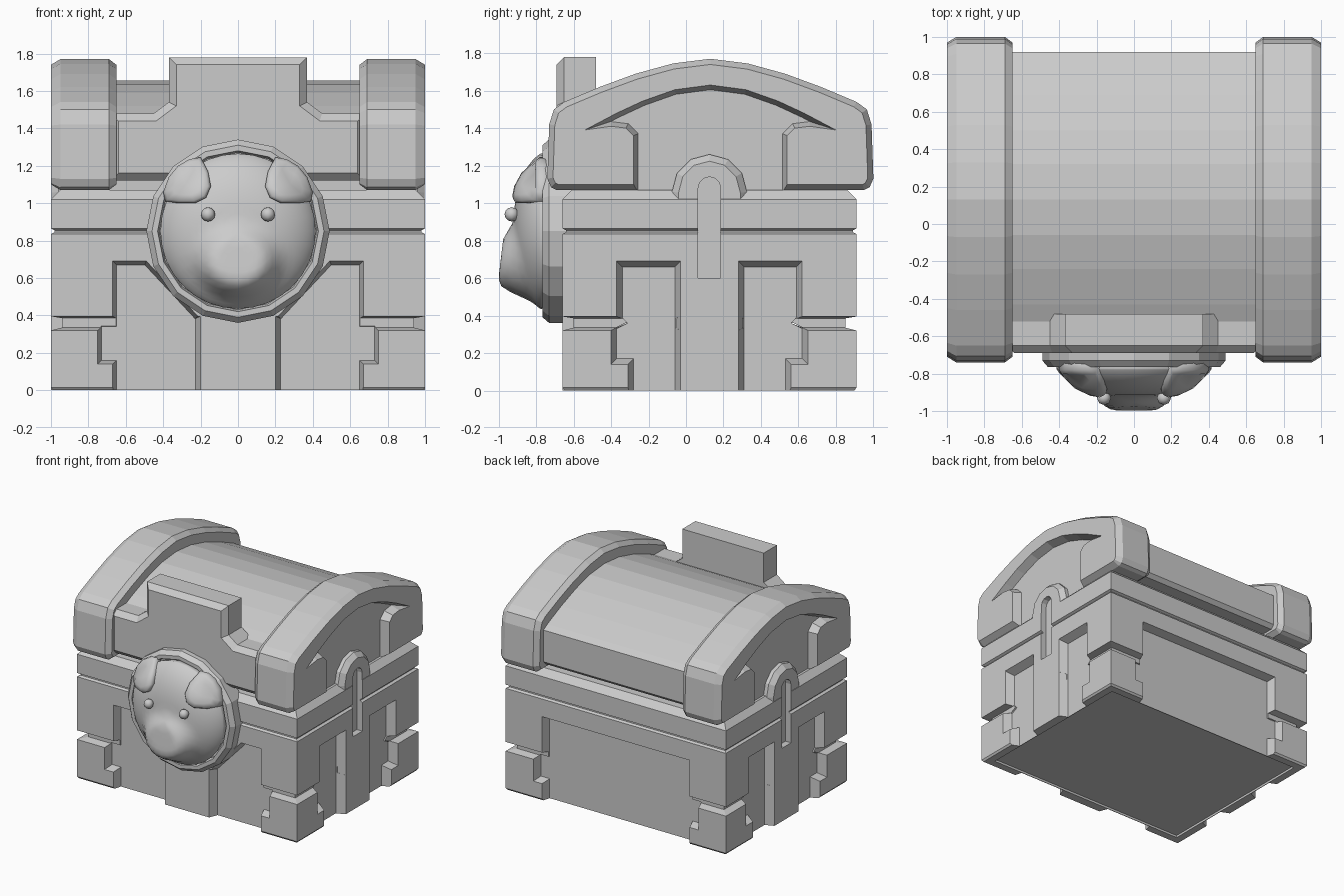
import bpy, bmesh, math
from mathutils import Vector

if "Cube" in bpy.data.objects:
    bpy.data.objects.remove(bpy.data.objects["Cube"])

stone = bpy.data.materials.new("plain_grey")
stone.diffuse_color = (0.6, 0.6, 0.6, 1)
stone.use_nodes = True
stone.node_tree.nodes["Principled BSDF"].inputs["Base Color"].default_value = stone.diffuse_color
CY = 0.125                      # depth centre of the chest box
HX, HY = 1.0, 0.785             # half size of the chest box


def finish(name, bm, smooth=False):
    bmesh.ops.recalc_face_normals(bm, faces=bm.faces)
    me = bpy.data.meshes.new(name)
    bm.to_mesh(me)
    bm.free()
    me.materials.append(stone)
    ob = bpy.data.objects.new(name, me)
    bpy.context.collection.objects.link(ob)
    if smooth:
        for p in me.polygons:
            p.use_smooth = True
    return ob


def inset(poly, t):
    """Move every edge of a closed outline inwards by t."""
    n = len(poly)
    area = sum(poly[i][0] * poly[(i + 1) % n][1] - poly[(i + 1) % n][0] * poly[i][1] for i in range(n))
    s = 1 if area > 0 else -1
    out = []
    for i in range(n):
        p, a, b = Vector(poly[i]), Vector(poly[i - 1]), Vector(poly[(i + 1) % n])
        d1, d2 = (p - a).normalized(), (b - p).normalized()
        n1, n2 = Vector((-d1.y, d1.x)) * s, Vector((-d2.y, d2.x)) * s
        out.append(tuple(p + (n1 + n2) * (t / max(0.05, 1 + n1.dot(n2)))))
    return out


def loft(name, layers, place, smooth=False):
    """Join outlines [(poly, depth), ...] into a closed solid."""
    bm = bmesh.new()
    rings = [[bm.verts.new(place(u, v, d)) for u, v in poly] for poly, d in layers]
    n = len(rings[0])
    for a, b in zip(rings, rings[1:]):
        for i in range(n):
            bm.faces.new((a[i], a[(i + 1) % n], b[(i + 1) % n], b[i]))
    bm.faces.new(rings[0])
    bm.faces.new(rings[-1])
    return finish(name, bm, smooth)


def apply_mods(ob):
    dg = bpy.context.evaluated_depsgraph_get()
    me = bpy.data.meshes.new_from_object(ob.evaluated_get(dg))
    ob.modifiers.clear()
    ob.data = me


def cut(ob, cutters):
    for c in cutters:
        m = ob.modifiers.new("cut", 'BOOLEAN')
        m.operation, m.solver, m.object = 'DIFFERENCE', 'EXACT', c
        apply_mods(ob)


def rect(w, h):
    return [(-w, -h), (w, -h), (w, h), (-w, h)]


def mirror(half):
    """Complete a half outline whose ends may lie on the axis."""
    return half + [(-u, v) for u, v in reversed(half) if abs(u) > 1e-6]


# Depth d runs inwards from each wall
front = lambda u, v, d: (u, CY - HY + d, v)
back = lambda u, v, d: (u, CY + HY - d, v)
sides = {"right": lambda u, v, d: (HX - d, CY + u, v), "left": lambda u, v, d: (-HX + d, CY + u, v)}
flat = lambda u, v, d: (u, CY + v, d)

# Chest box: stacked rectangles make the grooves and the rim
steps = [(.012, 0), (0, .015), (0, .32), (.06, .335), (.06, .385), (0, .395), (0, .835), (.02, .845),
         (.02, .855), (0, .865), (0, 1.02), (.05, 1.07), (.12, 1.07), (.12, 1.18)]
body = loft("chest_box", [(rect(HX - i, HY - i), z) for i, z in steps], flat)


def recess(name, poly, place, taper=.03, depth=.07):
    return loft(name, [(poly, -.06), (poly, 0), (inset(poly, taper), depth)], place)


def foot(x1, x2):
    return [(x1, -.1), (x1, .14), (x2, .14), (x2, .36), (x1, .36), (x1, .69)]


# Recessed wall panels between feet, legs and upper panels
cutters = [recess("back_recess", mirror(foot(.67, .75)), back, .02)]
half = foot(.67, .75) + [(.49, .69), (.20, .38), (.20, -.1)]
for s in (1, -1):
    cutters.append(recess("front_recess", [(s * u, v) for u, v in half], front, .02))
half = foot(.435, .525)[:5] + [(.495, .36), (.495, .69), (.155, .69), (.155, -.1)]
for place in sides.values():
    for s in (1, -1):
        cutters.append(recess("side_recess", [(s * u, v) for u, v in half], place))
cutters.append(loft("floor_recess", [(rect(.925, .71), -.1), (rect(.925, .71), .018)], flat))
cut(body, cutters)

# Legs bridging the lower groove
legs = [("front_leg", front, .20)] + [(k + "_leg", p, .155) for k, p in sides.items()]
for name, place, w in legs:
    r = [(-w, 0), (w, 0), (w, .5), (-w, .5)]
    leg = loft(name, [(r, 0), ([(u * (w + .03) / w, v) for u, v in r], .075)], place)

# Side hasps: round-topped plate with a slot cut through plate and wall
arc = [(math.cos(math.radians(a)), math.sin(math.radians(a))) for a in range(0, 181, 30)]
slot_poly = [(-.06, .6), (.06, .6)] + [(.06 * c, 1.08 + .06 * s) for c, s in arc]
hasp_poly = [(-.2, .95), (.2, .95)] + [(.2 * c, 1.06 + .2 * s) for c, s in arc]
for k, place in sides.items():
    hasp = loft(k + "_hasp", [(inset(hasp_poly, .035), 0.002), (hasp_poly, .04), (hasp_poly, .16)], place)
    slot = loft(k + "_slot", [(slot_poly, -.05), (slot_poly, .05)], place)
    cut(hasp, [slot])
    cut(body, [slot])
    cutters.append(slot)

# Lid barrel
LY = .13
barrel = mirror([(.76, 1.12), (.79, 1.15), (.79, 1.41), (.74, 1.44), (.56, 1.52), (.37, 1.59), (.19, 1.637), (0, 1.655)])
loft("lid_barrel", [(barrel, -.7), (barrel, .7)], lambda u, v, d: (d, LY + u, v))

# Lid end caps with chamfered rims and a recessed, hooked end face
cap = mirror([(.82, 1.07), (.85, 1.085), (.87, 1.13), (.86, 1.42), (.835, 1.50), (.78, 1.54),
              (.59, 1.62), (.40, 1.69), (.20, 1.745), (0, 1.77)])
hook = mirror([(.38, .95), (.41, 1.0), (.41, 1.36), (.45, 1.40), (.53, 1.41), (.67, 1.39), (.5, 1.48), (.36, 1.545),
               (.19, 1.605), (0, 1.63)])
for s, k in ((1, "right"), (-1, "left")):
    place = lambda u, v, d: (s * (1 - d), LY + u, v)
    c = loft(k + "_lid_cap", [(inset(cap, .03), 0), (cap, .05), (cap, .31), (inset(cap, .03), .35)], place)
    h = loft("hook_recess", [(hook, -.05), (hook, 0), (inset(hook, .025), .07)], place)
    cut(c, [h])
    cutters.append(h)

# Front clasp plate rising above the lid
plate = mirror([(.68, 1.12), (.68, 1.48), (.45, 1.48), (.37, 1.54), (.37, 1.78)])
loft("clasp_plate", [(inset(plate, .04), -.69), (plate, -.65), (plate, -.48)], lambda u, v, d: (u, d, v))

# Round medallion with a raised rim
HZ = .85


def ring(r, n=16):
    return [(r * math.sin(2 * math.pi * i / n), HZ + r * math.cos(2 * math.pi * i / n)) for i in range(n)]


loft("medallion", [(ring(.49), -.60), (ring(.49), -.73), (ring(.46), -.765), (ring(.43), -.765), (ring(.42), -.72)],
     lambda u, v, d: (u, d, v))


def head_y(x, z):
    """Depth of the domed face, with the muzzle pushed forward."""
    r = min(1, math.hypot(x, z - HZ) / .42)
    y = -.76 - .16 * (1 - r ** 2.6) ** .7
    m = math.hypot(x / 1.1, (z - .69))
    t = max(0, min(1, (.23 - m) / .12))
    return y + (-.998 + .12 * max(0, z - .62) - y) * t * t * (3 - 2 * t)


# Animal head
bm = bmesh.new()
N, R = 32, 14
grid = [[bm.verts.new((0, head_y(0, HZ), HZ))]]
for j in range(1, R + 1):
    r = .415 * math.sin(j / R * math.pi / 2)
    grid.append([bm.verts.new((x, head_y(x, z), z)) for x, z in ring(r, N)])
grid.append([bm.verts.new((x, -.70, z)) for x, z in ring(.40, N)])
for i in range(N):
    k = (i + 1) % N
    bm.faces.new((grid[0][0], grid[1][i], grid[1][k]))
    for a, b in zip(grid[1:], grid[2:]):
        bm.faces.new((a[i], b[i], b[k], a[k]))
bm.faces.new(grid[-1])
finish("head", bm, True)

# Drooping ears and bead eyes
ear = [(.20, 1.245), (.16, 1.17), (.145, 1.09), (.17, 1.03), (.23, 1.0), (.32, 1.0), (.39, 1.01),
       (.40, 1.06), (.37, 1.14), (.32, 1.2), (.26, 1.235)]
for s, k in ((1, "right"), (-1, "left")):
    bm = bmesh.new()
    rows = []
    for t, lift in ((0, -.05), (0, .02), (.12, .042), (.45, .05)):
        pts = [(x + (.28 - x) * t, z + (1.1 - z) * t) for x, z in ear]
        rows.append([bm.verts.new((s * x, head_y(x, z) - lift, z)) for x, z in pts])
    n = len(ear)
    for a, b in zip(rows, rows[1:]):
        for i in range(n):
            bm.faces.new((a[i], a[(i + 1) % n], b[(i + 1) % n], b[i]))
    tip = bm.verts.new((s * .28, head_y(.28, 1.1) - .055, 1.1))
    for i in range(n):
        bm.faces.new((rows[-1][i], rows[-1][(i + 1) % n], tip))
    bm.faces.new(rows[0])
    finish(k + "_ear", bm, True)
    bm = bmesh.new()
    bmesh.ops.create_uvsphere(bm, u_segments=8, v_segments=6, radius=.038)
    bmesh.ops.translate(bm, verts=bm.verts, vec=(s * .16, -.93, .94))
    finish(k + "_eye", bm, True)

for c in cutters:
    bpy.data.objects.remove(c)
